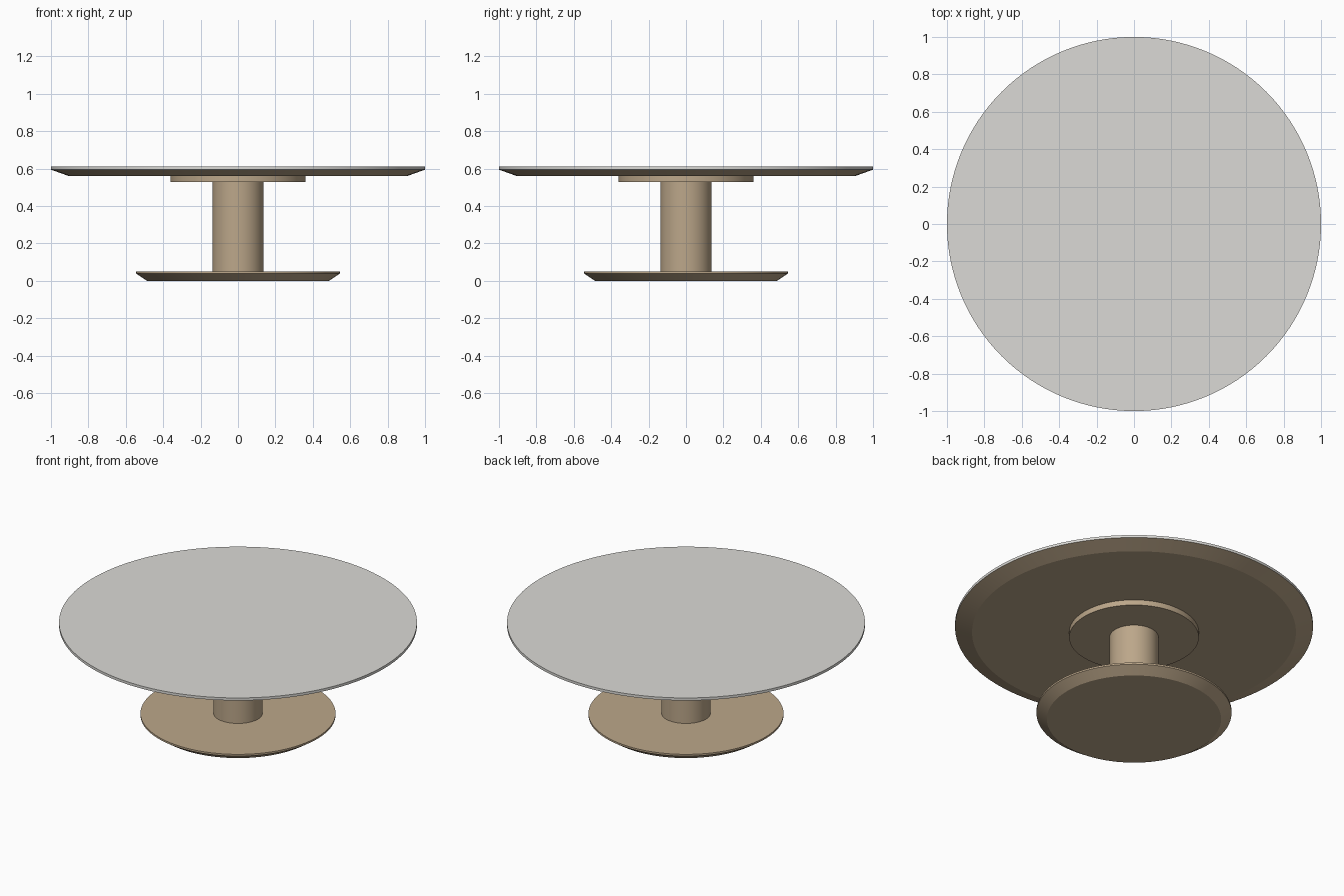
import bpy
import bmesh
import math

if "Cube" in bpy.data.objects:
    bpy.data.objects.remove(bpy.data.objects["Cube"])

SIDES = 128


def srgb(r, g, b):
    """Convert 0-255 display values to a linear colour."""
    def lin(c):
        c /= 255
        return c / 12.92 if c <= 0.04045 else ((c + 0.055) / 1.055) ** 2.4
    return (lin(r), lin(g), lin(b), 1)


def material(name, colour):
    mat = bpy.data.materials.new(name)
    mat.diffuse_color = colour
    mat.use_nodes = True
    mat.node_tree.nodes["Principled BSDF"].inputs["Base Color"].default_value = mat.diffuse_color
    return mat


def turned(name, profile, mat):
    """Closed solid of revolution from (radius, height) points, bottom to top."""
    bm = bmesh.new()
    rings = []
    for r, z in profile:
        rings.append([bm.verts.new((r * math.cos(2 * math.pi * i / SIDES),
                                    r * math.sin(2 * math.pi * i / SIDES), z))
                      for i in range(SIDES)])
    for low, high in zip(rings, rings[1:]):
        for i in range(SIDES):
            j = (i + 1) % SIDES
            bm.faces.new((low[i], low[j], high[j], high[i]))
    bm.faces.new(rings[0][::-1])
    bm.faces.new(rings[-1])
    mesh = bpy.data.meshes.new(name)
    bm.to_mesh(mesh)
    bm.free()
    mesh.materials.append(mat)
    obj = bpy.data.objects.new(name, mesh)
    bpy.context.collection.objects.link(obj)
    bpy.ops.object.select_all(action='DESELECT')
    obj.select_set(True)
    bpy.context.view_layer.objects.active = obj
    bpy.ops.object.shade_smooth_by_angle(angle=math.radians(15))
    return obj


wood = material("tan_wood", srgb(188, 167, 138))
stone = material("pale_grey_top", srgb(219, 218, 214))

# Foot: disc with a chamfered underside
turned("base", [(0.487, 0), (0.545, 0.039), (0.545, 0.05)], wood)

# Central column and the mounting plate under the top
turned("column", [(0.137, 0.05), (0.137, 0.527)], wood)
turned("mounting_plate", [(0.362, 0.527), (0.362, 0.56)], wood)

# Bevelled wooden underside and the thin sheet on it
turned("top_underside", [(0.905, 0.56), (1.0, 0.594)], wood)
turned("top_sheet", [(1.0, 0.594), (1.0, 0.61)], stone)
